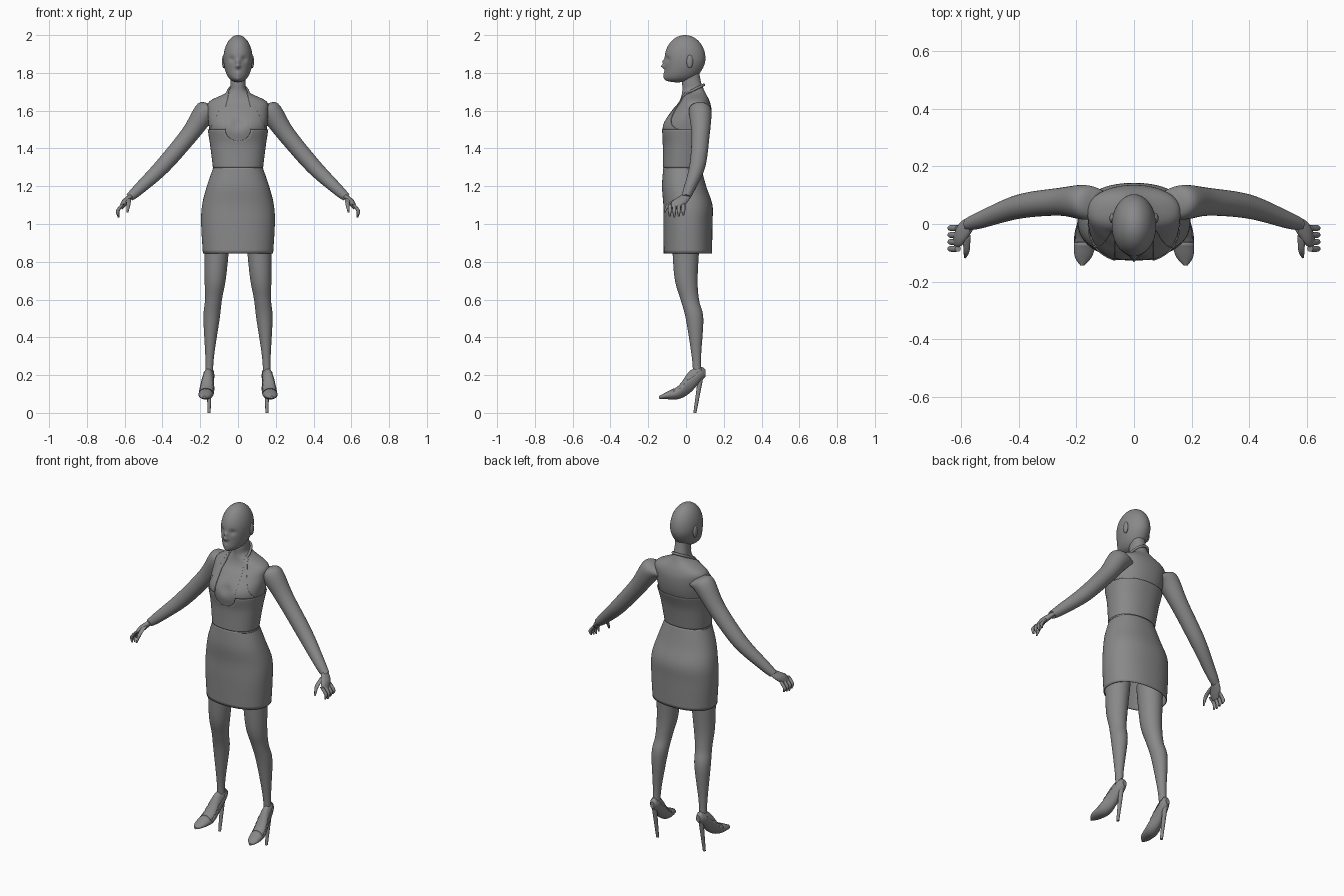
import bpy, bmesh, math
from mathutils import Vector

if "Cube" in bpy.data.objects:
    bpy.data.objects.remove(bpy.data.objects["Cube"])

grey = bpy.data.materials.new("plain_grey")
grey.use_nodes = True
grey.diffuse_color = (0.25, 0.25, 0.25, 1)
grey.node_tree.nodes["Principled BSDF"].inputs["Base Color"].default_value = grey.diffuse_color

ACROSS, DEPTH, UP = Vector((1, 0, 0)), Vector((0, 1, 0)), Vector((0, 0, 1))
SLANT = (ACROSS + UP).normalized()
BOXY = 2.25


def spline(keys, steps=6):
    """Smoothly sample rows of numbers, passing through every row."""
    samples = []
    for index in range(len(keys) - 1):
        before, start = keys[max(0, index - 1)], keys[index]
        end, after = keys[index + 1], keys[min(len(keys) - 1, index + 2)]
        for step in range(steps):
            t = step / steps
            samples.append([q + t / 2 * (r - p + t * (2 * p - 5 * q + 4 * r - s + t * (3 * (q - r) + s - p)))
                            for p, q, r, s in zip(before, start, end, after)])
    return samples + [list(keys[-1])]


def column(rows):
    """Centred rows of height, depth position, half width and half depth."""
    return [(0, y, z, width, depth) for z, y, width, depth in rows]


def stalk(rows, flat=1):
    """Limb rows of position and radius."""
    return [(x, y, z, radius, radius * flat) for x, y, z, radius in rows]


def finish(name, bm, mirror=False, thick=0):
    bmesh.ops.recalc_face_normals(bm, faces=bm.faces)
    mesh = bpy.data.meshes.new(name)
    bm.to_mesh(mesh)
    bm.free()
    mesh.materials.append(grey)
    for polygon in mesh.polygons:
        polygon.use_smooth = True
    mesh.set_sharp_from_angle(angle=math.radians(45))
    obj = bpy.data.objects.new(name, mesh)
    bpy.context.collection.objects.link(obj)
    if mirror:
        obj.modifiers.new("mirror", "MIRROR")
    if thick:
        obj.modifiers.new("thickness", "SOLIDIFY").thickness = thick


def bulge(value, power):
    return math.copysign(abs(value) ** (2 / power), value)


def skin_rows(bm, rows, closed):
    for lower, upper in zip(rows, rows[1:]):
        count = len(lower)
        for i in range(count if closed else count - 1):
            j = (i + 1) % count
            bm.faces.new((lower[i], lower[j], upper[j], upper[i]))


def loft(name, keys, u=ACROSS, v=DEPTH, segments=32, power=2, warp=None, caps=True,
         mirror=False, thick=0, drop=None):
    bm, rows = bmesh.new(), []
    for x, y, z, width, depth in spline(keys):
        row = []
        for i in range(segments):
            turn = math.tau * i / segments
            point = Vector((x, y, z))
            point += u * width * bulge(math.cos(turn), power) + v * depth * bulge(math.sin(turn), power)
            row.append(bm.verts.new(warp(point, math.sin(turn)) if warp else point))
        rows.append(row)
    skin_rows(bm, rows, True)
    if caps:
        bm.faces.new(rows[0])
        bm.faces.new(rows[-1])
    if drop:
        bmesh.ops.delete(bm, geom=[face for face in bm.faces if drop(face)], context="FACES")
    finish(name, bm, mirror, thick)


def ball(name, place, mirror=False):
    """A sphere whose unit points are moved by the place rule."""
    bm = bmesh.new()
    bmesh.ops.create_uvsphere(bm, u_segments=96, v_segments=64, radius=1)
    for vert in bm.verts:
        vert.co = place(vert.co)
    finish(name, bm, mirror)


def bell(point, x, z, size):
    return math.exp(-((abs(point.x) - x) ** 2 + (point.z - z) ** 2) / size ** 2)


# Head: an egg drawn forward at the jaw, with nose, eye sockets, lips and chin
FACE = [(0, 1.86, .012, .012), (0, 1.835, .012, .02), (.033, 1.873, .015, -.01),
        (0, 1.795, .014, .006), (0, 1.765, .018, .008)]


def head_point(unit):
    jaw = max(0, -unit.z)
    point = Vector((unit.x * .077 * (1 + .2 * jaw ** 4),
                    unit.y * .108 * (1 + .6 * jaw ** 4) - .005 - .04 * jaw ** 2,
                    unit.z * .125 + 1.875))
    front = min(1, max(0, -3 * unit.y))
    point.y -= front * sum(amount * bell(point, x, z, size) for x, z, size, amount in FACE)
    return point


ball("head", head_point)
ball("ear", lambda unit: Vector((unit.x * .01 + .075, unit.y * .017 + .02, unit.z * .035 + 1.86)), True)

# Torso and neck
TORSO = column([(1.3, -.02, .125, .095), (1.42, -.01, .14, .105), (1.52, 0, .155, .127),
                (1.6, .03, .16, .105), (1.65, .045, .15, .08), (1.7, .04, .055, .06),
                (1.75, .03, .04, .05), (1.83, .025, .04, .04)])
SAMPLES = spline(TORSO)


def cleavage(point, side):
    if side < 0:
        point.y -= side * .018 * bell(point, 0, 1.53, .03)
    return point


loft("torso", TORSO, segments=64, power=BOXY, warp=cleavage)


# Halter top: panels that follow the torso just above its surface
def section(height):
    for lower, upper in zip(SAMPLES, SAMPLES[1:]):
        if height <= upper[2]:
            t = (height - lower[2]) / (upper[2] - lower[2])
            return [p + (q - p) * t for p, q in zip(lower, upper)]


def angle_at(x, height):
    return math.asin(min(.995, x / section(height)[3]) ** (BOXY / 2))


def neckline(height):
    drop = min(1, max(0, 1.5 - height) / .06)
    return .065 * math.sqrt(1 - drop ** 2) - max(0, height - 1.62) / 4


def armhole(height):
    return .15 - .09 * (max(0, height - 1.5) / .2) ** .8


def panel(name, bottom, top, end):
    bm, grid, count = bmesh.new(), [], 32
    for r in range(count + 1):
        height = bottom + (top - bottom) * r / count
        _, y, _, width, depth = section(height)
        start, stop = angle_at(neckline(height), height), end(height)
        row = []
        for c in range(count + 1):
            turn = start + (stop - start) * c / count
            point = Vector((max(0, (width + .004) * bulge(math.sin(turn), BOXY)),
                            y - (depth + .004) * bulge(math.cos(turn), BOXY), height))
            row.append(bm.verts.new(cleavage(point, -math.cos(turn))))
        grid.append(row)
    skin_rows(bm, grid, False)
    finish(name, bm, True, .004)


panel("halter_bodice", 1.3, 1.5, lambda height: math.pi)
panel("halter_strap", 1.5, 1.7, lambda height: angle_at(armhole(height), height))

# Halter band: a tilted half loop behind the neck
curve = bpy.data.curves.new("halter_neck_band", "CURVE")
curve.dimensions, curve.bevel_depth = "3D", .007
line = curve.splines.new("POLY")
line.points.add(24)
for i, control in enumerate(line.points):
    turn = math.pi * i / 24
    back = math.sin(turn)
    control.co = (.055 * math.cos(turn), .095 * back, 1.69 + .047 * back, 1)
line.use_smooth = True
curve.materials.append(grey)
bpy.context.collection.objects.link(bpy.data.objects.new("halter_neck_band", curve))

# Skirt and waistband
SKIRT = [(.845, .01, .186, .128), (1, .01, .195, .13), (1.1, .01, .19, .13),
         (1.2, -.01, .165, .117), (1.3, -.02, .13, .1)]
BAND = [(1.29, -.02, .134, .1), (1.325, -.02, .13, .1)]
for name, rows in (("skirt", SKIRT), ("waistband", BAND)):
    loft(name, column(rows), segments=64, power=BOXY, caps=False, thick=.004)

# Arms, palms, fingers and thumbs
ARM = [(.11, .07, 1.6, .045), (.17, .075, 1.595, .06), (.26, .077, 1.47, .048), (.4, .06, 1.305, .042),
       (.53, .015, 1.18, .03), (.575, 0, 1.14, .022)]
PALM = [(.565, 0, 1.15, .012), (.6, -.035, 1.115, .017), (.62, -.055, 1.085, .01)]
THUMB = [(.58, -.04, 1.135, .013), (.58, -.09, 1.105, .011), (.585, -.115, 1.06, .004)]
loft("arm", stalk(ARM), u=SLANT, mirror=True)
loft("palm", stalk(PALM, 2.4), u=SLANT, mirror=True)
loft("thumb", stalk(THUMB), segments=12, mirror=True)
for i, finger in enumerate(("index", "middle", "ring", "little")):
    y = -.086 + .024 * i
    tip = 1.034 + .006 * abs(i - 1)
    loft(finger + "_finger", stalk([(.61, y, 1.105, .01), (.636, y, 1.07, .01), (.632, y, tip, .004)]),
         segments=12, mirror=True)

# Legs
LEG = [(.11, 0, .95, .07), (.12, 0, .72, .057), (.13, .02, .6, .045), (.14, .045, .5, .043),
       (.15, .055, .3, .023), (.153, .06, .19, .02)]
loft("leg", stalk(LEG, 1.08), mirror=True)


# Feet, open-topped pumps and stiletto heels, toes turned slightly out
def foot_rows(extra):
    profile = [(-.143, .082, .004, .004), (-.11, .09, .028, .014), (-.04, .11, .037, .034),
               (.02, .165, .03, .057), (.075, .205, .024, .038), (.102, .21, .01, .016)]
    return [(.162 - .12 * y, y, z, width + extra, height + extra) for y, z, width, height in profile]


def opening(face):
    centre = face.calc_center_median()
    near = min(spline(foot_rows(0)), key=lambda row: abs(row[1] - centre.y))
    return -.06 < centre.y < .08 and centre.z > near[2] + near[4] / 3


loft("foot", foot_rows(0), v=UP, mirror=True)
loft("pump", foot_rows(.003), v=UP, mirror=True, thick=.003, drop=opening)
loft("stiletto_heel", stalk([(.153, .078, .19, .014), (.153, .047, 0, .008)]), segments=16, mirror=True)
